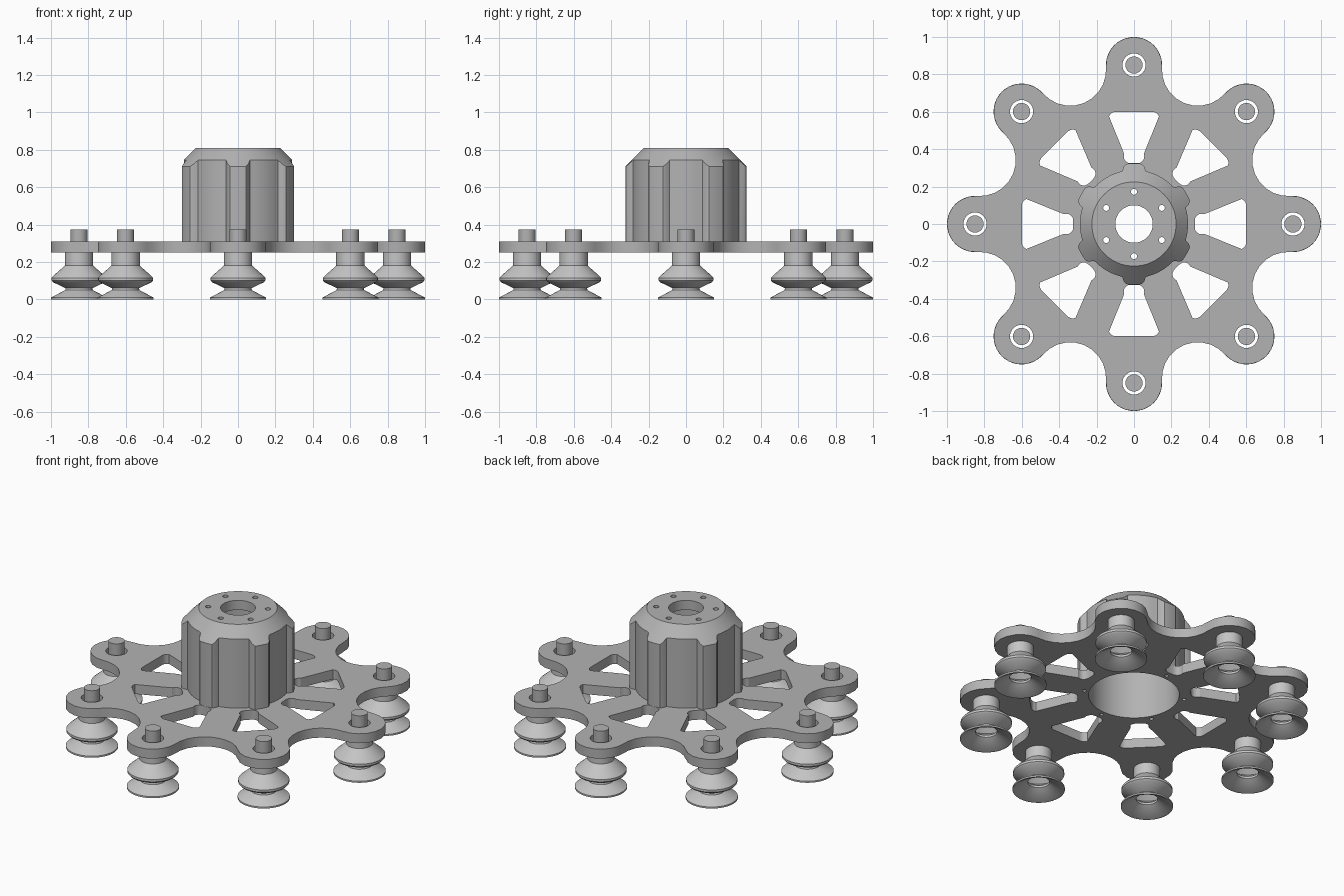
import bpy, bmesh
from math import sin, cos, atan2, pi, radians, hypot

if "Cube" in bpy.data.objects:
    bpy.data.objects.remove(bpy.data.objects["Cube"], do_unlink=True)


def material(name, v):
    m = bpy.data.materials.new(name)
    m.use_nodes = True
    m.diffuse_color = (v, v, v, 1)
    m.node_tree.nodes["Principled BSDF"].inputs["Base Color"].default_value = (v, v, v, 1)
    return m


METAL = material("grey metal", 0.45)
RUBBER = material("light grey rubber", 0.56)


def finish(ob, angle=30):
    bpy.ops.object.select_all(action='DESELECT')
    ob.select_set(True)
    bpy.context.view_layer.objects.active = ob
    if ob.type == 'CURVE':
        bpy.ops.object.convert(target='MESH')
    bpy.ops.object.shade_smooth_by_angle(angle=radians(angle))
    return bpy.context.view_layer.objects.active


def arc(cx, cy, r, a0, a1, n):
    return [(cx + r * cos(a0 + (a1 - a0) * i / n), cy + r * sin(a0 + (a1 - a0) * i / n))
            for i in range(n + 1)]


def circle(cx, cy, r, n=32):
    return arc(cx, cy, r, 0, 2 * pi, n)[:-1]


def turn(pts, a):
    return [(x * cos(a) - y * sin(a), x * sin(a) + y * cos(a)) for x, y in pts]


def slab(name, loops, z0, z1, mat):
    """Flat slab; the first loop is the outline, the others are holes."""
    cu = bpy.data.curves.new(name, 'CURVE')
    cu.dimensions = '2D'
    cu.fill_mode = 'BOTH'
    cu.extrude = (z1 - z0) / 2
    for pts in loops:
        sp = cu.splines.new('POLY')
        sp.points.add(len(pts) - 1)
        for p, (x, y) in zip(sp.points, pts):
            p.co = (x, y, 0, 1)
        sp.use_cyclic_u = True
    cu.materials.append(mat)
    ob = bpy.data.objects.new(name, cu)
    ob.location.z = (z0 + z1) / 2
    bpy.context.collection.objects.link(ob)
    return finish(ob)


def rings(name, levels, n, mat, closed=False, caps=False, angle=30):
    """Skin over levels; each level maps an angle to (radius, height)."""
    bm = bmesh.new()
    loops = []
    for f in levels:
        row = []
        for i in range(n):
            a = 2 * pi * i / n
            r, z = f(a)
            row.append(bm.verts.new((r * cos(a), r * sin(a), z)))
        loops.append(row)
    pairs = list(zip(loops, loops[1:]))
    if closed:
        pairs.append((loops[-1], loops[0]))
    for lo, hi in pairs:
        for i in range(n):
            j = (i + 1) % n
            bm.faces.new((lo[i], lo[j], hi[j], hi[i]))
    if caps:
        bm.faces.new(loops[0][::-1])
        bm.faces.new(loops[-1])
    me = bpy.data.meshes.new(name)
    bm.to_mesh(me)
    bm.free()
    me.materials.append(mat)
    ob = bpy.data.objects.new(name, me)
    bpy.context.collection.objects.link(ob)
    return finish(ob, angle)


def fixed(r, z):
    return lambda a: (r, z)


# Star plate: eight round lobes joined by concave fillets
ARM, LOBE, VALLEY, FILLET = 0.85, 0.15, 0.892, 0.192
h = pi / 8
vx, vy = VALLEY * cos(h), VALLEY * sin(h)
t = atan2(vy, vx - ARM)
sector = arc(ARM, 0, LOBE, -t, t, 10) + arc(vx, vy, FILLET, t + pi, 2 * h - t - pi + 2 * pi, 10)[1:-1]
window = (arc(0.36, -0.02, 0.035, pi, 1.63 * pi, 5) + arc(0.56, -0.097, 0.04, -0.37 * pi, 0, 5)
          + arc(0.56, 0.097, 0.04, 0, 0.37 * pi, 5) + arc(0.36, 0.02, 0.035, 0.37 * pi, pi, 5))
outline, holes = [], [circle(0, 0, 0.26, 64)]
for k in range(8):
    a = k * pi / 4
    outline += turn(sector, a)
    holes.append(turn(window, a))
    holes.append(turn(circle(ARM, 0, 0.062), a))
for k in range(6):
    holes.append(turn(circle(0.29, 0, 0.012, 12), pi / 6 + k * pi / 3))
slab("star_plate", [outline] + holes, 0.25, 0.31, METAL)


# Hub: hollow drum with six ribs and a chamfered top
def hub_radius(a):
    off = abs((a - pi / 6 + pi / 6) % (pi / 3) - pi / 6)
    s = max(0.0, min(1.0, (0.23 - off) / 0.09))
    return 0.289 + 0.035 * s * s * (3 - 2 * s)


def wall_top(a):
    r = hub_radius(a)
    return r, 0.81 - (r - 0.225)


rings("hub_shell", [fixed(0.225, 0.75), fixed(0.26, 0.75), fixed(0.26, 0.31),
                    lambda a: (hub_radius(a), 0.31), wall_top, fixed(0.225, 0.81)], 144, METAL)
cap_holes = [circle(0, 0, 0.1, 48)]
for k in range(6):
    cap_holes.append(turn(circle(0.172, 0, 0.016, 16), pi / 6 + k * pi / 3))
slab("hub_cap", [circle(0, 0, 0.225, 144)] + cap_holes, 0.75, 0.81, METAL)

# Bellows suction cups and their pins, one pair under each lobe
cup_profile = [(0.062, 0.25), (0.062, 0.175), (0.125, 0.11), (0.062, 0.064), (0.062, 0.05),
               (0.14, 0.0), (0.15, 0.0), (0.15, 0.01), (0.074, 0.05), (0.072, 0.06),
               (0.138, 0.092), (0.147, 0.102), (0.147, 0.116), (0.138, 0.126),
               (0.09, 0.168), (0.076, 0.182), (0.076, 0.25)]
cup = rings("suction_cup", [fixed(r, z) for r, z in cup_profile], 40, RUBBER, closed=True, angle=40)
pin = rings("pin", [fixed(0.046, 0.19), fixed(0.046, 0.375)], 32, METAL, caps=True)
for k in range(8):
    a = k * pi / 4
    for part in (cup, pin):
        ob = part
        if k:
            ob = part.copy()
            bpy.context.collection.objects.link(ob)
        ob.location = (ARM * cos(a), ARM * sin(a), 0)
        ob.rotation_euler.z = a
